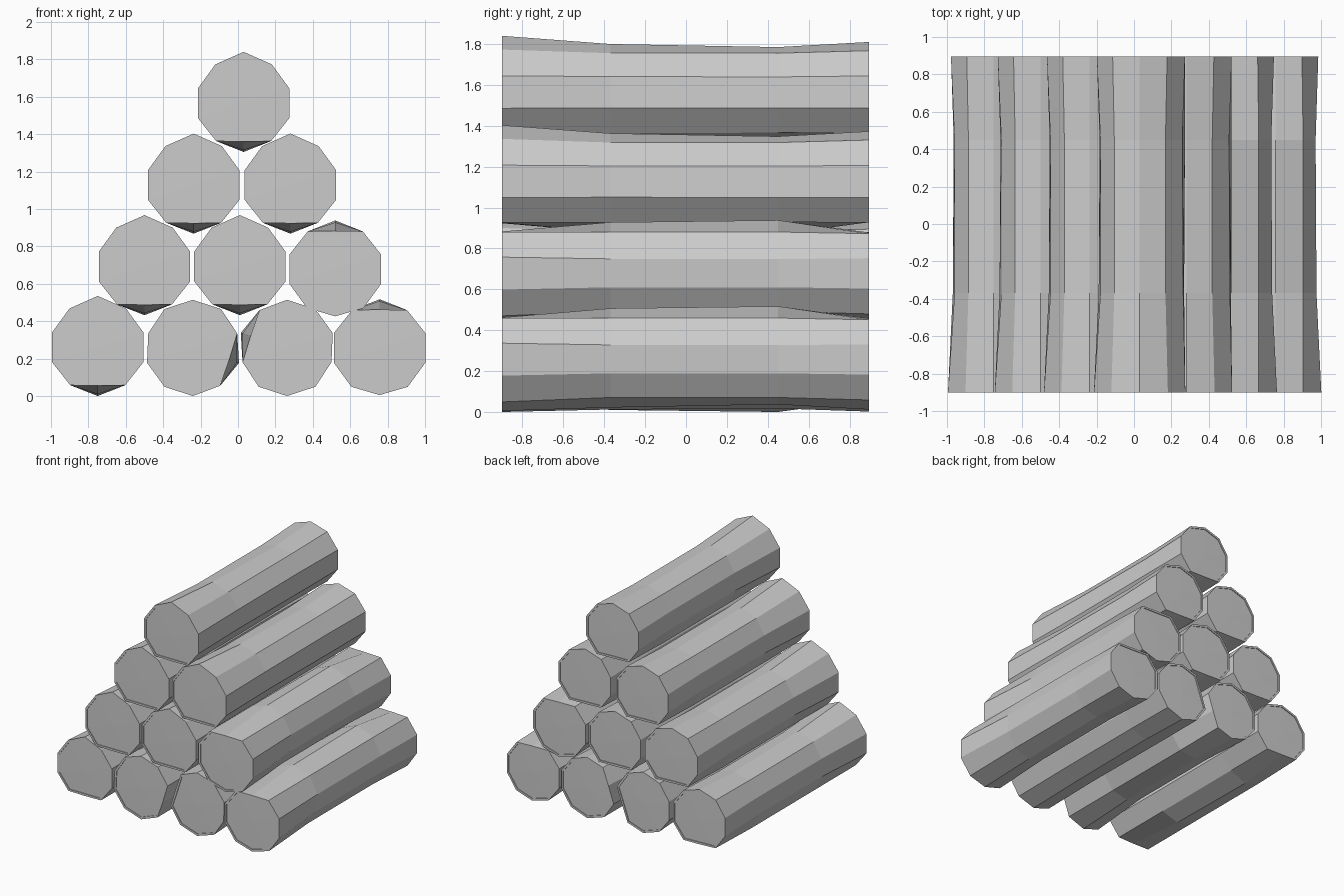
import bpy
import bmesh
from math import cos, sin, radians

if "Cube" in bpy.data.objects:
    bpy.data.objects.remove(bpy.data.objects["Cube"])

grey = bpy.data.materials.new("plain grey")
grey.use_nodes = True
grey.diffuse_color = (0.6, 0.6, 0.6, 1)
grey.node_tree.nodes["Principled BSDF"].inputs["Base Color"].default_value = (0.6, 0.6, 0.6, 1)

SIDES = 10
RIM = 0.017
# Log cross-sections: depth, then radii clockwise from the crown
SECTIONS = [
    (-0.90, (.275, .257, .257, .257, .25, .205, .25, .257, .257, .257)),
    (-0.37, (.235, .235, .245, .25, .25, .25, .25, .23, .22, .23)),
    (0.45, (.22, .235, .24, .255, .245, .26, .25, .225, .22, .23)),
    (0.895, (.245, .25, .255, .255, .25, .20, .24, .24, .24, .245)),
]


def make_log(name, x, z, roll, crown):
    """Waisted ten-sided log with a thin lip around each sunken end."""
    bm = bmesh.new()

    def ring(y, radii, shrink=0.0):
        out = []
        for k, r in enumerate(radii):
            a = radians(90 - 360 / SIDES * k + roll)
            r = (min(r, crown) if k == 0 else r) - shrink
            out.append(bm.verts.new((r * cos(a), y, r * sin(a))))
        return out

    def bridge(a, b):
        for k in range(SIDES):
            j = (k + 1) % SIDES
            bm.faces.new((a[k], a[j], b[j], b[k]))

    first, last = SECTIONS[0], SECTIONS[-1]
    rings = [ring(first[0] + 0.006, first[1], RIM), ring(first[0], first[1], RIM)]
    rings += [ring(y, radii) for y, radii in SECTIONS]
    rings += [ring(last[0], last[1], RIM), ring(last[0] - 0.006, last[1], RIM)]
    for a, b in zip(rings, rings[1:]):
        bridge(a, b)

    # End caps as fans around the heart of the log
    for loop, y in ((rings[0], first[0] + 0.004), (rings[-1], last[0] - 0.004)):
        heart = bm.verts.new((0, y, 0))
        for k in range(SIDES):
            bm.faces.new((loop[k], loop[(k + 1) % SIDES], heart))

    bmesh.ops.recalc_face_normals(bm, faces=bm.faces)
    mesh = bpy.data.meshes.new(name)
    bm.to_mesh(mesh)
    bm.free()
    mesh.materials.append(grey)
    log = bpy.data.objects.new(name, mesh)
    log.location = (x, 0, z)
    bpy.context.collection.objects.link(log)


# Pyramid stack: x, z, roll, crown radius
STACK = {
    "bottom_log": [(-0.75, .26, 0, .275), (-0.242, .257, 72, .25),
                   (0.262, .257, -108, .25), (0.757, .257, 180, .252)],
    "second_row_log": [(-0.5, .692, 0, .275), (0.01, .692, 0, .275), (0.52, .678, 180, .252)],
    "third_row_log": [(-0.237, 1.128, 0, .275), (0.28, 1.128, 0, .275)],
    "top_log": [(0.03, 1.565, 0, .275)],
}
for row, logs in STACK.items():
    for i, spec in enumerate(logs, 1):
        make_log(f"{row}_{i}" if len(logs) > 1 else row, *spec)
